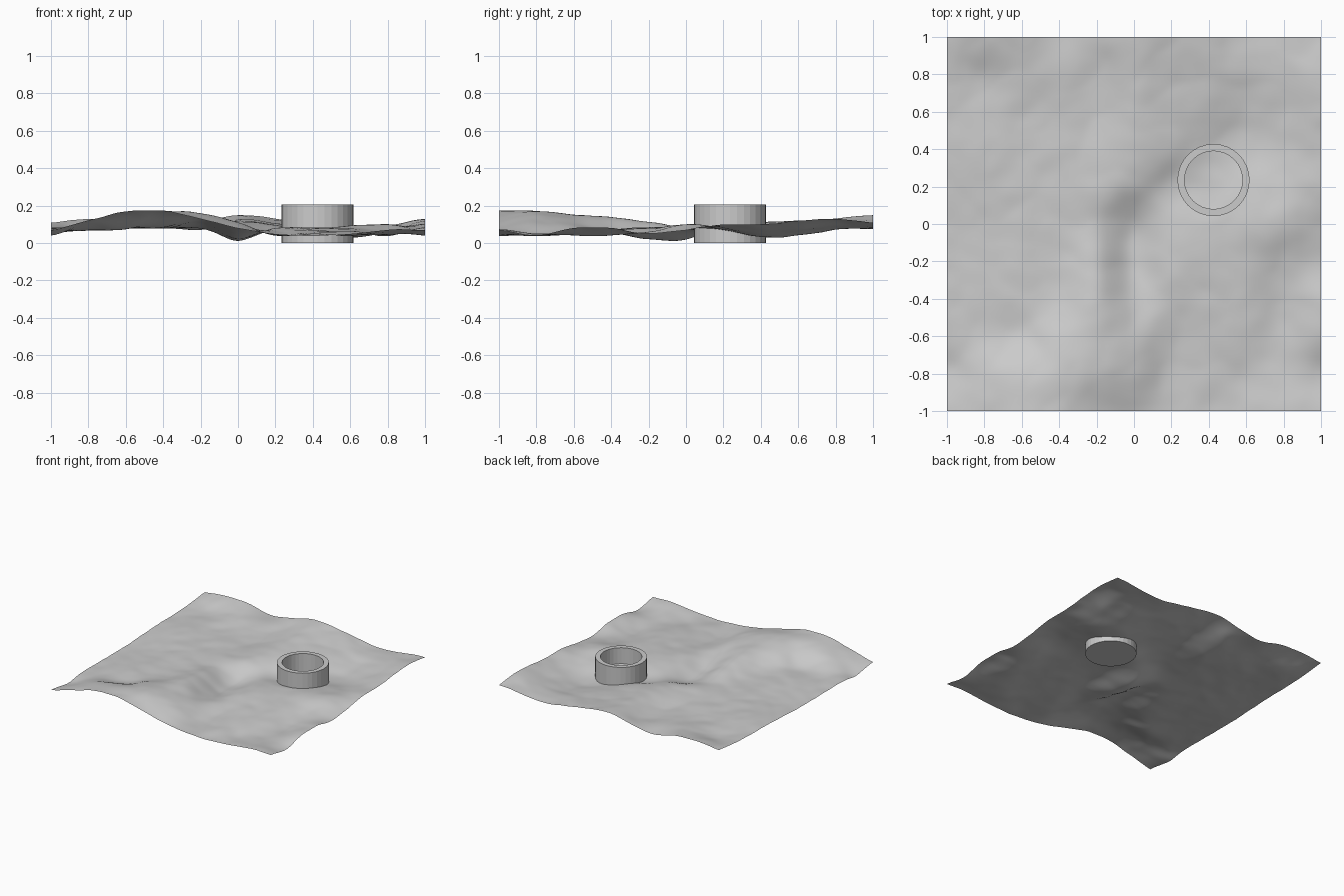
import bpy
import bmesh
import math
from mathutils import Vector, noise

default_cube = bpy.data.objects.get("Cube")
if default_cube:
    bpy.data.objects.remove(default_cube, do_unlink=True)


def make_material(name, colour):
    material = bpy.data.materials.new(name)
    material.use_nodes = True
    material.diffuse_color = colour
    for node in material.node_tree.nodes:
        if node.type == "BSDF_PRINCIPLED":
            node.inputs["Base Color"].default_value = colour
    return material


def finish(name, bm, material, smooth):
    mesh = bpy.data.meshes.new(name)
    bm.to_mesh(mesh)
    bm.free()
    mesh.materials.append(material)
    for polygon in mesh.polygons:
        polygon.use_smooth = smooth
    obj = bpy.data.objects.new(name, mesh)
    bpy.context.scene.collection.objects.link(obj)
    return obj


stone_grey = make_material("stone grey", (0.6, 0.6, 0.6, 1.0))

# Hill heights in hundredths, from the back row to the front row
RELIEF = [
    [11, 13, 12, 8, 11, 15, 13, 10, 7, 9, 11],
    [9, 8, 10, 9, 8, 13, 11, 9, 7, 9, 13],
    [8, 8, 8, 8, 7, 12, 10, 7, 4, 7, 12],
    [8, 9, 8, 8, 8, 11, 9, 5, 3, 6, 10],
    [7, 8, 8, 8, 9, 9, 5, 5, 7, 8, 10],
    [6, 7, 8, 8, 8, 2, 7, 8, 9, 10, 7],
    [6, 7, 8, 8, 11, 2, 8, 8, 8, 6, 5],
    [6, 7, 8, 9, 14, 6, 7, 7, 7, 4, 8],
    [6, 7, 8, 14, 15, 10, 5, 6, 6, 4, 8],
    [4, 11, 15, 17, 16, 11, 4, 5, 4, 5, 4],
    [7, 12, 17, 17, 13, 8, 5, 4, 5, 7, 7],
]


def spline(values, position):
    """Smooth curve through evenly spaced values."""
    last = len(values) - 1
    i = min(int(position), last - 1)
    t = position - i
    a, b, c, d = (values[max(0, min(last, i + k))] for k in (-1, 0, 1, 2))
    return b + t * (c - a + t * (2 * a - 5 * b + 4 * c - d
                                 + t * (3 * (b - c) + d - a))) / 2


def ground_height(x, y):
    rows = [spline(row, (x + 1) * 5) for row in RELIEF]
    base = spline(rows, (1 - y) * 5) / 100
    # Small eroded wrinkles
    wrinkle = abs(noise.noise(Vector((x * 4, y * 4, 7)))) - 0.2
    wrinkle += 0.4 * noise.noise(Vector((x * 9, y * 9, 3)))
    return min(0.175, max(0.005, base + 0.008 * wrinkle))


# Terrain sheet
bm = bmesh.new()
bmesh.ops.create_grid(bm, x_segments=96, y_segments=96, size=1)
for vert in bm.verts:
    vert.co.z = ground_height(vert.co.x, vert.co.y)
finish("terrain", bm, stone_grey, True)

# Well: a round cup lathed from its wall profile
SIDES = 32
OUTER, INNER, TOP, FLOOR = 0.193, 0.155, 0.205, 0.015
bm = bmesh.new()
rings = []
for radius, z in ((OUTER, 0), (OUTER, TOP), (INNER, TOP), (INNER, FLOOR)):
    angles = [math.tau * k / SIDES for k in range(SIDES)]
    rings.append([bm.verts.new((radius * math.cos(a), radius * math.sin(a), z))
                  for a in angles])
for lower, upper in zip(rings, rings[1:]):
    for k in range(SIDES):
        n = (k + 1) % SIDES
        bm.faces.new((lower[k], lower[n], upper[n], upper[k]))
bm.faces.new(rings[0][::-1])
bm.faces.new(rings[-1])
bmesh.ops.recalc_face_normals(bm, faces=bm.faces)
well = finish("round_well", bm, stone_grey, False)
well.location = (0.425, 0.235, 0)
